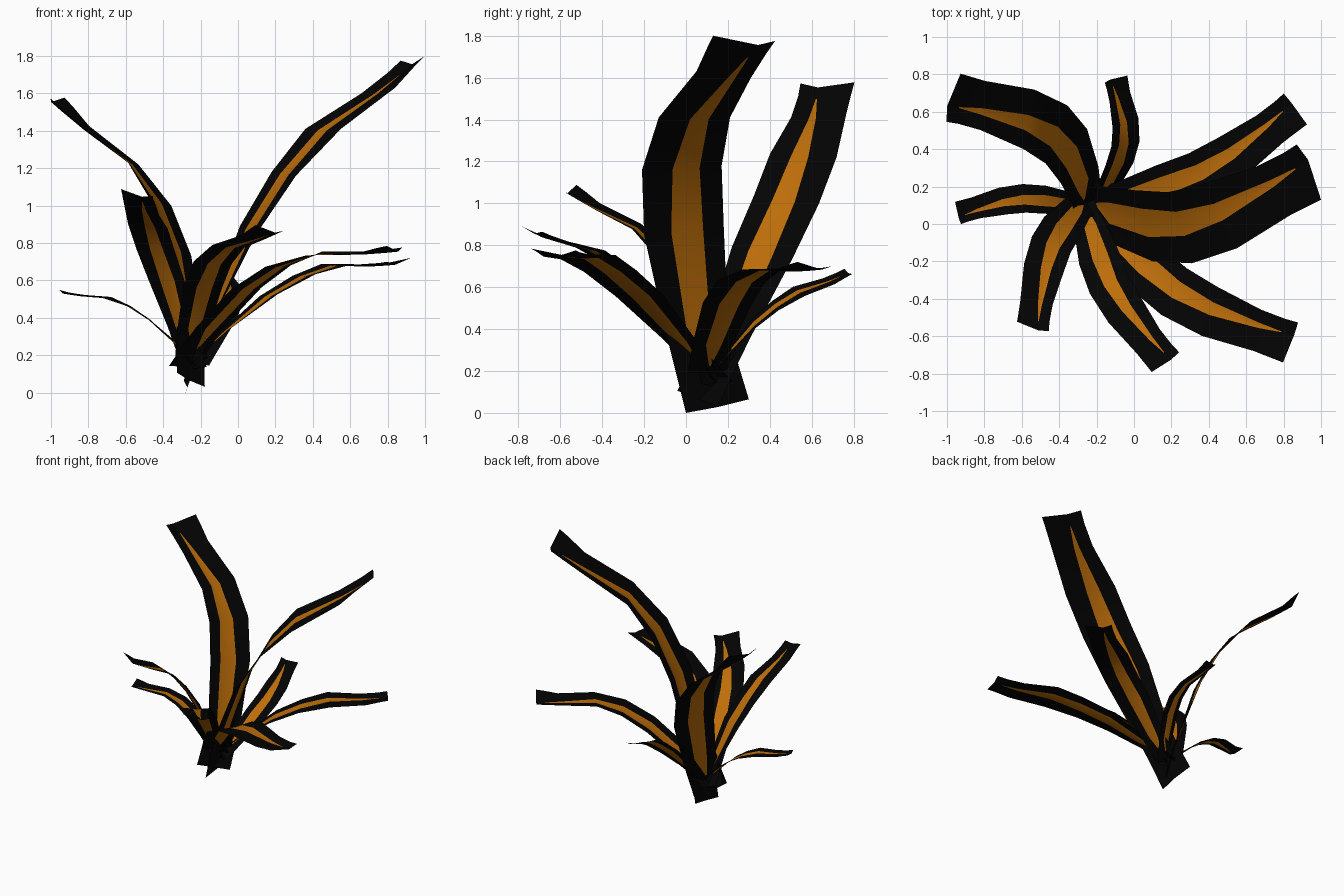
import bpy, bmesh
from mathutils import Vector, Matrix

if "Cube" in bpy.data.objects:
    bpy.data.objects.remove(bpy.data.objects["Cube"])


def material(name, rgb):
    m = bpy.data.materials.new(name)
    m.diffuse_color = (*rgb, 1)
    m.use_nodes = True
    m.node_tree.nodes["Principled BSDF"].inputs["Base Color"].default_value = m.diffuse_color
    return m


black = material("leaf black", (0.001, 0.001, 0.001))
orange = material("stripe orange", (0.51, 0.155, 0.003))

# Leaf cross-sections from root to tip: wide-side edge, narrow-side edge,
# place of the fold, stripe share of the width, fold depth
ROWS = [
    ((-.28, .00, .00), (-.29, .30, .065), .50, .03, .015),
    ((-.21, -.05, .20), (-.23, .25, .23), .52, .04, .015),
    ((-.13, -.10, .40), (-.16, .20, .43), .54, .38, .015),
    ((.10, -.20, .85), (.01, .18, .89), .56, .40, .015),
    ((.31, -.21, 1.16), (.18, .17, 1.18), .57, .34, .015),
    ((.55, -.13, 1.41), (.36, .21, 1.41), .58, .26, .015),
    ((.84, .05, 1.63), (.66, .31, 1.60), .64, .13, .02),
    ((.94, .10, 1.74), (.80, .38, 1.71), .68, .02, .03),
    ((1.0, .13, 1.80), (.87, .425, 1.775), .70, .02, .035),
]


def leaf_mesh():
    bm = bmesh.new()
    mids = [(Vector(r[0]) + Vector(r[1])) / 2 for r in ROWS]
    grid = []
    for i, (r, l, place, share, fold) in enumerate(ROWS):
        r, l = Vector(r), Vector(l)
        along = mids[min(i + 1, len(mids) - 1)] - mids[max(i - 1, 0)]
        up = (r - l).cross(along).normalized()
        m = r.lerp(l, place) - up * fold
        pts = (l, m.lerp(l, share), m, m.lerp(r, share), r)
        grid.append([bm.verts.new(p) for p in pts])
    for i in range(len(grid) - 1):
        for j in range(4):
            f = bm.faces.new((grid[i][j], grid[i][j + 1],
                              grid[i + 1][j + 1], grid[i + 1][j]))
            f.smooth = True
            # stripe: the two inner columns, except at the root and tip
            f.material_index = int(j in (1, 2) and 0 < i < len(grid) - 2)
    me = bpy.data.meshes.new("leaf")
    bm.to_mesh(me)
    bm.free()
    me.materials.append(black)
    me.materials.append(orange)
    return me


def frame(root, wide, narrow):
    """Placement of a leaf from its root and its two tip corners."""
    root, wide, narrow = Vector(root), Vector(wide), Vector(narrow)
    d = (wide + narrow) / 2 - root
    x = d.normalized()
    w = wide - narrow
    y = (w - x * w.dot(x)).normalized()
    z = x.cross(y)
    rot = Matrix((x, y, z)).transposed().to_4x4()
    return Matrix.Translation(root) @ rot @ Matrix.Scale(d.length, 4)


# Each leaf: root, wide tip corner, narrow tip corner
TALL = ((-.24, .15, .032), ROWS[-1][0], ROWS[-1][1])
LEAVES = {
    "tall_right_leaf": TALL,
    "tall_left_leaf": ((-.28, .08, .07), (-.93, .80, 1.58), (-1.0, .55, 1.57)),
    "back_right_leaf": ((-.25, .10, .13), (.925, .53, .72), (.80, .70, .70)),
    "front_right_leaf": ((-.27, .13, .13), (.797, -.743, .785), (.877, -.524, .775)),
    "front_leaf": ((-.25, .11, .14), (.096, -.797, .90), (.24, -.68, .86)),
    "front_left_leaf": ((-.25, .11, .13), (-.626, -.524, 1.09), (-.455, -.572, 1.05)),
    "left_leaf": ((-.24, .08, .14), (-.957, .118, .55), (-.925, .0, .54)),
    "back_leaf": ((-.21, .12, .16), (-.037, .79, .66), (-.155, .76, .69)),
}

me = leaf_mesh()
to_unit = frame(*TALL).inverted()
for name, spec in LEAVES.items():
    ob = bpy.data.objects.new(name, me)
    ob.matrix_world = frame(*spec) @ to_unit
    bpy.context.collection.objects.link(ob)
